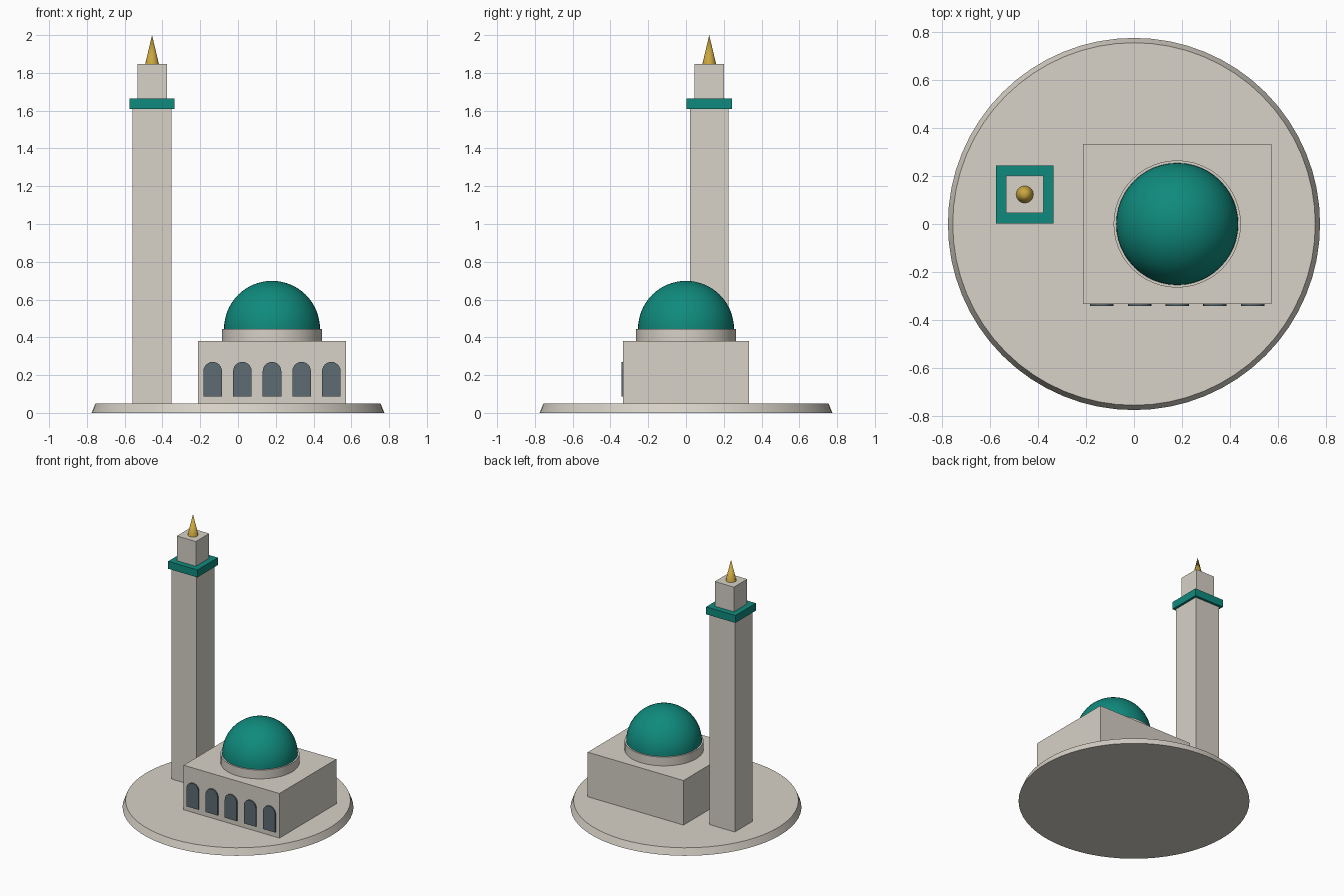
import bpy
import bmesh
import math
from mathutils import Matrix, Vector

if "Cube" in bpy.data.objects:
    bpy.data.objects.remove(bpy.data.objects["Cube"], do_unlink=True)


def make_material(name, rgb):
    mat = bpy.data.materials.new(name)
    mat.use_nodes = True
    colour = (*rgb, 1.0)
    mat.diffuse_color = colour
    mat.node_tree.nodes["Principled BSDF"].inputs["Base Color"].default_value = colour
    return mat


STONE = make_material("pale stone", (0.68, 0.64, 0.57))
TEAL = make_material("teal tile", (0.005, 0.255, 0.205))
GLASS = make_material("slate window", (0.11, 0.15, 0.17))
GOLD = make_material("gold", (0.58, 0.38, 0.05))


def finish(name, bm, mat, smooth=False):
    bmesh.ops.recalc_face_normals(bm, faces=bm.faces)
    mesh = bpy.data.meshes.new(name)
    bm.to_mesh(mesh)
    bm.free()
    mesh.materials.append(mat)
    obj = bpy.data.objects.new(name, mesh)
    bpy.context.collection.objects.link(obj)
    if smooth:
        bpy.ops.object.select_all(action="DESELECT")
        obj.select_set(True)
        bpy.context.view_layer.objects.active = obj
        bpy.ops.object.shade_smooth_by_angle(angle=math.radians(35))
    return obj


def box(name, mat, centre, width, depth, z0, z1):
    bm = bmesh.new()
    place = Matrix.Translation((*centre, (z0 + z1) / 2))
    bmesh.ops.create_cube(bm, size=1, matrix=place @ Matrix.Diagonal((width, depth, z1 - z0, 1)))
    return finish(name, bm, mat)


def round_part(name, mat, centre, r0, r1, z0, z1, sides):
    bm = bmesh.new()
    bmesh.ops.create_cone(bm, cap_ends=True, segments=sides, radius1=r0, radius2=r1,
                          depth=z1 - z0, matrix=Matrix.Translation((*centre, (z0 + z1) / 2)))
    return finish(name, bm, mat, smooth=True)


def dome(name, mat, centre, radius, z0):
    # Upper half of a sphere, cut flat and capped at the drum
    bm = bmesh.new()
    bmesh.ops.create_uvsphere(bm, u_segments=48, v_segments=32, radius=radius)
    cut = bmesh.ops.bisect_plane(bm, geom=bm.verts[:] + bm.edges[:] + bm.faces[:],
                                 plane_co=(0, 0, 0), plane_no=(0, 0, 1), clear_inner=True)
    rim = [e for e in bm.edges if e.is_boundary]
    bmesh.ops.contextual_create(bm, geom=rim)
    bmesh.ops.translate(bm, verts=bm.verts, vec=(*centre, z0))
    return finish(name, bm, mat, smooth=True)


def arched_window(name, x, y_wall, z0, z1, width, thickness, steps=12):
    r = width / 2
    outline = [(x - r, z0), (x + r, z0)]
    for i in range(steps + 1):
        a = math.pi * i / steps
        outline.append((x + r * math.cos(a), z1 - r + r * math.sin(a)))
    bm = bmesh.new()
    face = bm.faces.new([bm.verts.new((px, y_wall, pz)) for px, pz in outline])
    out = bmesh.ops.extrude_face_region(bm, geom=[face])
    moved = [v for v in out["geom"] if isinstance(v, bmesh.types.BMVert)]
    bmesh.ops.translate(bm, verts=moved, vec=Vector((0, -thickness, 0)))
    return finish(name, bm, GLASS)


# Round plinth
round_part("plinth", STONE, (0, 0), 0.775, 0.755, 0, 0.05, 64)

# Prayer hall with drum and dome
HALL = (0.18, 0)
box("hall", STONE, HALL, 0.785, 0.665, 0.05, 0.38)
round_part("dome_drum", STONE, HALL, 0.265, 0.265, 0.38, 0.445, 48)
dome("dome", TEAL, HALL, 0.254, 0.445)

# Row of arched windows on the front wall
for i in range(5):
    arched_window(f"window_{i + 1}", HALL[0] + (i - 2) * 0.157, -0.3325, 0.087, 0.27, 0.098, 0.0098)

# Square tower with balcony, lantern and spire
TOWER = (-0.455, 0.123)
for name, mat, width, z0, z1 in [
    ("tower_shaft", STONE, 0.205, 0.05, 1.61),
    ("tower_balcony", TEAL, 0.24, 1.61, 1.665),
    ("tower_lantern", STONE, 0.156, 1.665, 1.848),
]:
    box(name, mat, TOWER, width, width, z0, z1)
round_part("spire", GOLD, TOWER, 0.036, 0, 1.848, 2.0, 16)
